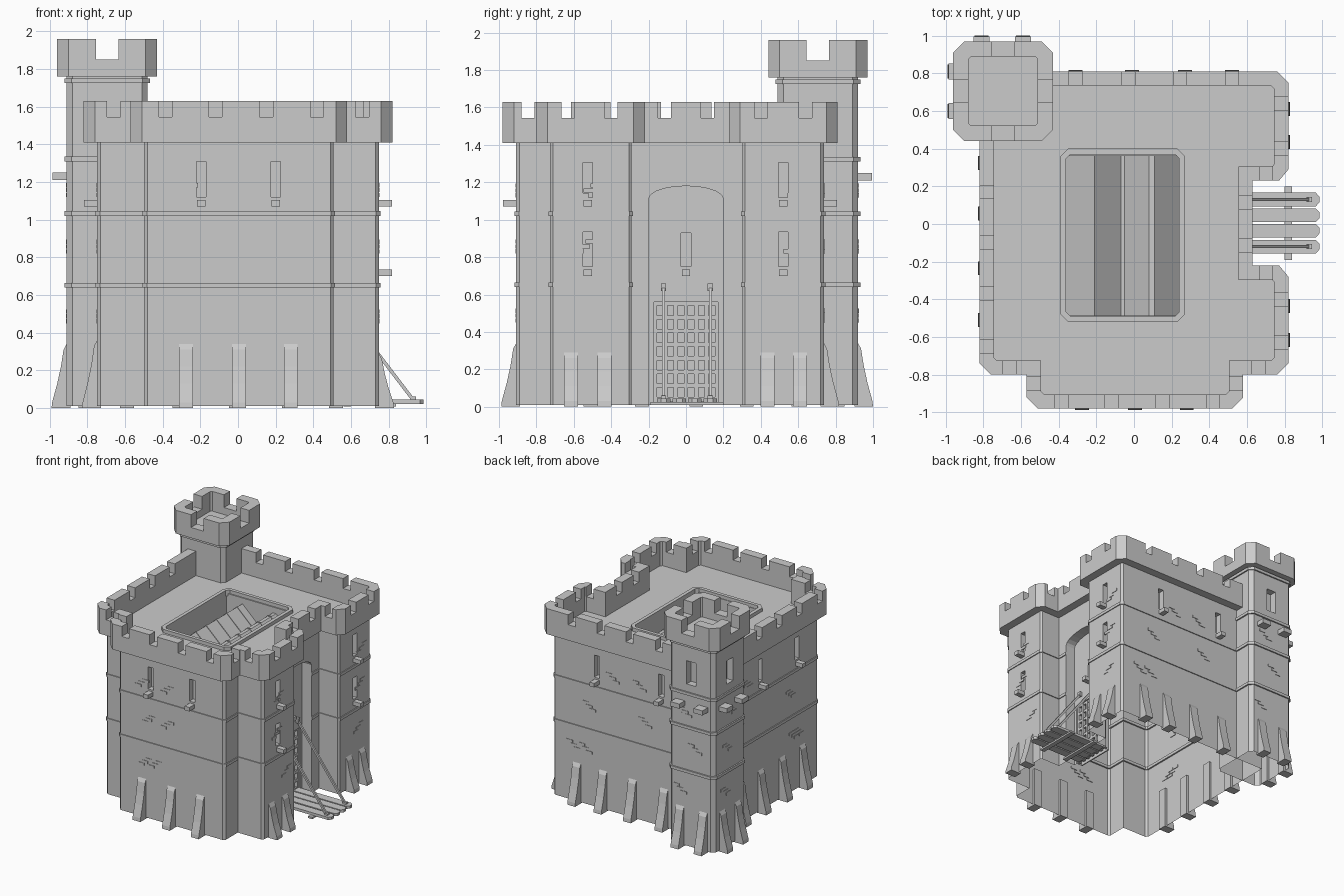
import bpy, bmesh, random
from math import cos, sin, pi
from mathutils import Vector

random.seed(4)
if bpy.data.objects.get("Cube"):
    bpy.data.objects.remove(bpy.data.objects["Cube"])

stone = bpy.data.materials.new("grey stone")
stone.use_nodes = True
stone.diffuse_color = (0.6, 0.6, 0.6, 1)
stone.node_tree.nodes["Principled BSDF"].inputs["Base Color"].default_value = (0.6, 0.6, 0.6, 1)


def finish(name, bm):
    bmesh.ops.recalc_face_normals(bm, faces=bm.faces)
    mesh = bpy.data.meshes.new(name)
    bm.to_mesh(mesh)
    bm.free()
    mesh.materials.append(stone)
    ob = bpy.data.objects.new(name, mesh)
    bpy.context.collection.objects.link(ob)
    return ob


def prism(bm, pts, place, a, b):
    """Extrude a 2D profile from a to b; place(u, v, t) gives the 3D point."""
    lo = [bm.verts.new(place(u, v, a)) for u, v in pts]
    hi = [bm.verts.new(place(u, v, b)) for u, v in pts]
    n = len(pts)
    bm.faces.new(lo)
    bm.faces.new(hi)
    for i in range(n):
        j = (i + 1) % n
        bm.faces.new((lo[i], lo[j], hi[j], hi[i]))


def upright(u, v, t):
    return (u, v, t)


def along_x(u, v, t):
    return (t, u, v)


def along_y(u, v, t):
    return (u, t, v)


def solid(name, pts, place, a, b):
    bm = bmesh.new()
    prism(bm, pts, place, a, b)
    return finish(name, bm)


def rect(x0, x1, y0, y1, c=0):
    if not c:
        return [(x0, y0), (x1, y0), (x1, y1), (x0, y1)]
    return [(x0 + c, y0), (x1 - c, y0), (x1, y0 + c), (x1, y1 - c),
            (x1 - c, y1), (x0 + c, y1), (x0, y1 - c), (x0, y0 + c)]


def inset(loop, d):
    out = []
    for i, p in enumerate(loop):
        p = Vector(p)
        e1 = (p - Vector(loop[i - 1])).normalized()
        e2 = (Vector(loop[(i + 1) % len(loop)]) - p).normalized()
        n1, n2 = Vector((-e1.y, e1.x)), Vector((-e2.y, e2.x))
        out.append(tuple(p + (n1 + n2) * d / (1 + n1.dot(n2))))
    return out


def ring(name, loop, d0, d1, levels):
    """Wall rings between two insets of a loop, one for each (z0, z1)."""
    bm = bmesh.new()
    for z0, z1 in levels:
        rows = [[bm.verts.new((x, y, z)) for x, y in inset(loop, d)]
                for d, z in ((d0, z0), (d0, z1), (d1, z1), (d1, z0))]
        for r in range(4):
            a, b = rows[r], rows[(r + 1) % 4]
            for i in range(len(loop)):
                j = (i + 1) % len(loop)
                bm.faces.new((a[i], a[j], b[j], b[i]))
    return finish(name, bm)


def cut(ob, cutter, keep=False):
    mod = ob.modifiers.new("cut", "BOOLEAN")
    mod.operation, mod.solver, mod.object = "DIFFERENCE", "EXACT", cutter
    bpy.context.view_layer.update()
    mesh = bpy.data.meshes.new_from_object(ob.evaluated_get(bpy.context.evaluated_depsgraph_get()))
    ob.modifiers.clear()
    ob.data = mesh
    if not keep:
        bpy.data.objects.remove(cutter)


# Wall directions: outward normal, tangent
WALL = {"front": ((0, -1), (1, 0)), "back": ((0, 1), (1, 0)),
        "left": ((-1, 0), (0, 1)), "right": ((1, 0), (0, 1))}


def on_wall(side, dist, u):
    n, t = WALL[side]
    return lambda d, z, s: (n[0] * (dist + d) + t[0] * (u + s), n[1] * (dist + d) + t[1] * (u + s), z)


def wall_blocks(name, spots, d0, d1, width):
    """Blocks on walls; each spot is (side, dist, u, z0, z1)."""
    bm = bmesh.new()
    for side, dist, u, z0, z1 in spots:
        prism(bm, rect(d0, d1, z0, z1), on_wall(side, dist, u), -width / 2, width / 2)
    return finish(name, bm)


# Outer plan of the keep and of the corner turret
right_half = [(.52, -.98), (.58, -.92), (.58, -.8), (.76, -.8), (.82, -.74), (.82, -.28),
              (.77, -.22), (.63, -.22), (.63, .23), (.77, .23), (.82, .29), (.82, .75), (.76, .81)]
keep_plan = right_half + [(-.82, .81), (-.82, -.74), (-.76, -.8), (-.57, -.8), (-.57, -.92), (-.51, -.98)]
turret_plan = rect(-.96, -.43, .44, .97, .06)
F, B, L, R = .908, .738, .748, .748
TL, TB = .91, .92

# Keep body with arrow slits, gate arch and skylight well
keep = solid("keep_body", inset(keep_plan, .072), upright, .01, 1.42)
bands = ring("keep_bands", keep_plan, .064, .085, [(.64, .665), (1.02, 1.045)])
arch = [(-.2, -.1), (.2, -.1)] + [(.2 * cos(a * pi / 10), 1.11 + .07 * sin(a * pi / 10)) for a in range(11)]
arch_cut = solid("arch_cutter", arch, along_x, .47, .9)
cut(bands, arch_cut, True)
cut(keep, arch_cut)
cut(keep, solid("gate_cutter", rect(-.17, .17, -.1, .56), along_x, .41, .6))
cut(keep, solid("well_cutter", rect(-.36, .24, -.485, .36), upright, 1.2, 1.6))
slits = [("front", F, u, 1.12, 1.31) for u in (-.195, .2)]
slits += [("back", B, u, 1.12, 1.31) for u in (.33, -.28)]
slits += [("left", L, u, 1.12, 1.31) for u in (.06, -.44)]
slits += [("right", R, u, z, z + .185) for u in (-.525, .52) for z in (1.12, .75)]
slits.append(("right", .47, 0, .75, .93))
cut(keep, wall_blocks("slit_cutter", slits, -.05, .05, .052))
wall_blocks("window_sills", [(s, d, u, z - .05, z - .015) for s, d, u, z, _ in slits], -.01, .07, .045)

# Battlements with crenels
parapet = ring("keep_parapet", keep_plan, 0, .076, [(1.41, 1.63)])
gaps = [("front", .945, u) for u in (-.385, -.12, .15, .42)]
gaps += [("front", .765, u) for u in (-.66, .66)]
gaps += [("back", .775, u) for u in (-.31, -.03, .245, .52)]
gaps += [("left", .785, u) for u in (.17, -.1, -.37, -.65)]
gaps += [("right", .785, u) for u in (-.63, -.4, .4, .64)]
gaps += [("right", .595, u) for u in (-.115, .115)]
gaps += [("right", .545, -.845), ("left", .535, -.845), ("front", .255, .7), ("back", .265, .7)]
cut(parapet, wall_blocks("crenel_cutter", [(s, d, u, 1.545, 1.8) for s, d, u in gaps], -.06, .06, .07))

# Corner turret
turret = solid("turret_shaft", inset(turret_plan, .05), upright, .01, 1.79)
lookouts = [("back", TB, -.695, 1.4, 1.6), ("left", TL, .705, 1.4, 1.6)]
cut(turret, wall_blocks("lookout_cutter", lookouts, -.06, .05, .09))
ring("turret_bands", turret_plan, .038, .06, [(.64, .665), (1.02, 1.045), (1.31, 1.335), (1.725, 1.75)])
crown = ring("turret_parapet", turret_plan, 0, .082, [(1.76, 1.96)])
notches = [(s, d, u, 1.85, 2.1) for s, d, u in
           (("front", -.48, -.695), ("back", .93, -.695), ("left", .92, .705), ("right", -.47, .705))]
cut(crown, wall_blocks("notch_cutter", notches, -.07, .07, .12))
corbels = [("back", TB, u, 1.21, 1.25) for u in (-.81, -.59)]
corbels += [("left", TL, u, 1.21, 1.25) for u in (.81, .6)]
wall_blocks("turret_corbels", corbels, -.01, .075, .085)

# Both shafts are hollow below
for ob in (keep, turret):
    bm = bmesh.new()
    bm.from_mesh(ob.data)
    low = [f for f in bm.faces if f.calc_center_median().z < .015 and f.normal.z < -.9]
    bmesh.ops.delete(bm, geom=low, context="FACES")
    bm.to_mesh(ob.data)
    bm.free()

# Flared buttresses round the base
feet = [("front", F, u, .34) for u in (-.275, .005, .28)]
feet += [("back", B, u, .34) for u in (-.31, -.01, .27, .52)]
feet += [("left", L, u, .36) for u in (.325, .055, -.235, -.51)]
feet += [("right", R, u, .29) for u in (-.615, -.435, .435, .61)]
feet += [("back", TB, u, .34) for u in (-.81, -.59)] + [("left", TL, u, .34) for u in (.81, .6)]
bm = bmesh.new()
for side, dist, u, h in feet:
    profile = [(-.02, 0), (.08, 0), (.077, .03), (.05, h * .38), (.03, h * .65), (.016, h - .03), (0, h), (-.02, h)]
    prism(bm, profile, on_wall(side, dist, u), -.037, .037)
finish("buttresses", bm)

# Skylight curb and twin pitched roof
ring("skylight_curb", rect(-.39, .27, -.52, .4, .04), 0, .03, [(1.4, 1.45)])
pitch = [(-.36, 1.23), (-.21, 1.37), (-.07, 1.24), (-.05, 1.24), (.08, 1.37), (.11, 1.37), (.24, 1.24)]
solid("skylight_roof", pitch + [(.24, 1.19), (-.36, 1.19)], along_y, -.485, .36)
bm = bmesh.new()
for i in range(6):
    y = -.41 + i * .14
    strip = [(x, z + .006) for x, z in pitch]
    prism(bm, strip + [(x, z - .01) for x, z in reversed(pitch)], along_y, y - .005, y + .005)
finish("roof_battens", bm)

# Portcullis
bm = bmesh.new()
for i in range(7):
    y = -.165 + i * .055
    prism(bm, rect(y - .011, y + .011, .02, .56), along_x, .435, .46)
for i in range(8):
    z = .04 + i * .073
    prism(bm, rect(-.17, .17, z - .011, z + .011), along_x, .438, .457)
finish("portcullis", bm)
solid("gate_backing", rect(-.17, .17, .01, .56), along_x, .412, .42)

# Lowered drawbridge with pointed planks, crossbeams and lifting rods
bm = bmesh.new()
for y in (-.12, -.035, .047, .13):
    plank = [(.46, y - .036), (.965, y - .036), (.985, y - .015), (.985, y + .015), (.965, y + .036), (.46, y + .036)]
    prism(bm, plank, upright, .022, .045)
finish("drawbridge_planks", bm)
bm = bmesh.new()
for x in (.58, .82):
    prism(bm, rect(x - .02, x + .02, -.19, .2), upright, .008, .024)
finish("drawbridge_beams", bm)
bm = bmesh.new()
for y in (-.12, .13):
    prism(bm, [(.925, .035), (.94, .045), (.475, .655), (.46, .645)], along_y, y - .008, y + .008)
    prism(bm, rect(.465, .49, .62, .66), along_y, y - .014, y + .014)
    prism(bm, rect(.915, .945, .035, .06), along_y, y - .014, y + .014)
finish("lifting_rods", bm)

# Scattered raised bricks
bricks = []
for side, dist, span in (("front", F, (-.36, .36)), ("back", B, (-.38, .6)), ("left", L, (-.6, .38)),
                         ("right", R, (-.62, -.4)), ("right", R, (.42, .6)),
                         ("back", TB, (-.78, -.6)), ("left", TL, (.62, .78))):
    for z in (.45, .82, 1.12):
        for _ in range(2 if span[1] - span[0] > .5 else 1):
            u = random.uniform(*span)
            bricks += [(side, dist, u + k * .035, z + k * .026, z + k * .026 + .022) for k in range(3)]
wall_blocks("raised_bricks", bricks, -.005, .004, .06)
